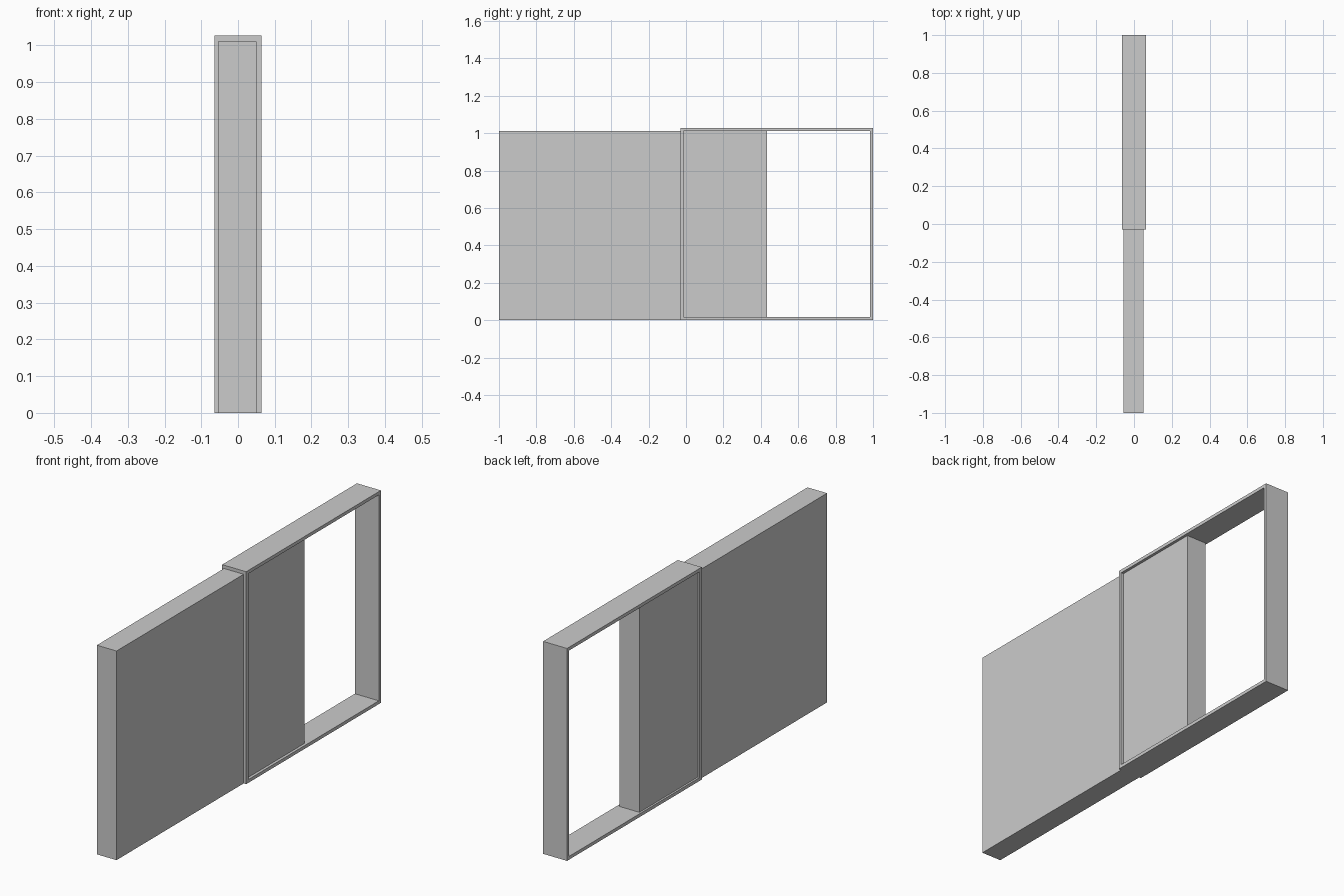
import bpy, bmesh

if "Cube" in bpy.data.objects:
    bpy.data.objects.remove(bpy.data.objects["Cube"])


def make_object(name, bm):
    bmesh.ops.recalc_face_normals(bm, faces=bm.faces)
    mesh = bpy.data.meshes.new(name)
    bm.to_mesh(mesh)
    bm.free()
    obj = bpy.data.objects.new(name, mesh)
    bpy.context.collection.objects.link(obj)
    return obj


def add_rect(bm, x, y0, y1, z0, z1):
    return [bm.verts.new((x, y, z)) for y, z in ((y0, z0), (y1, z0), (y1, z1), (y0, z1))]


def bridge(bm, a, b):
    for i in range(4):
        j = (i + 1) % 4
        bm.faces.new((a[i], a[j], b[j], b[i]))


# Sliding door panel, running through the frame's near jamb
bm = bmesh.new()
left = add_rect(bm, -0.0545, -1.0, 0.434, 0.0, 1.011)
right = add_rect(bm, 0.0505, -1.0, 0.434, 0.0, 1.011)
bridge(bm, left, right)
bm.faces.new(left)
bm.faces.new(right)
make_object("sliding_panel", bm)

# Rectangular door frame: outer and inner loops on both sides, joined in a ring
X, T = 0.064, 0.016
Y0, Y1, Z0, Z1 = -0.029, 1.0, 0.0, 1.027
bm = bmesh.new()
loops = []
for x, inset in ((-X, 0), (X, 0), (X, T), (-X, T)):
    loops.append(add_rect(bm, x, Y0 + inset, Y1 - inset, Z0 + inset, Z1 - inset))
for i in range(4):
    bridge(bm, loops[i], loops[(i + 1) % 4])
make_object("door_frame", bm)
